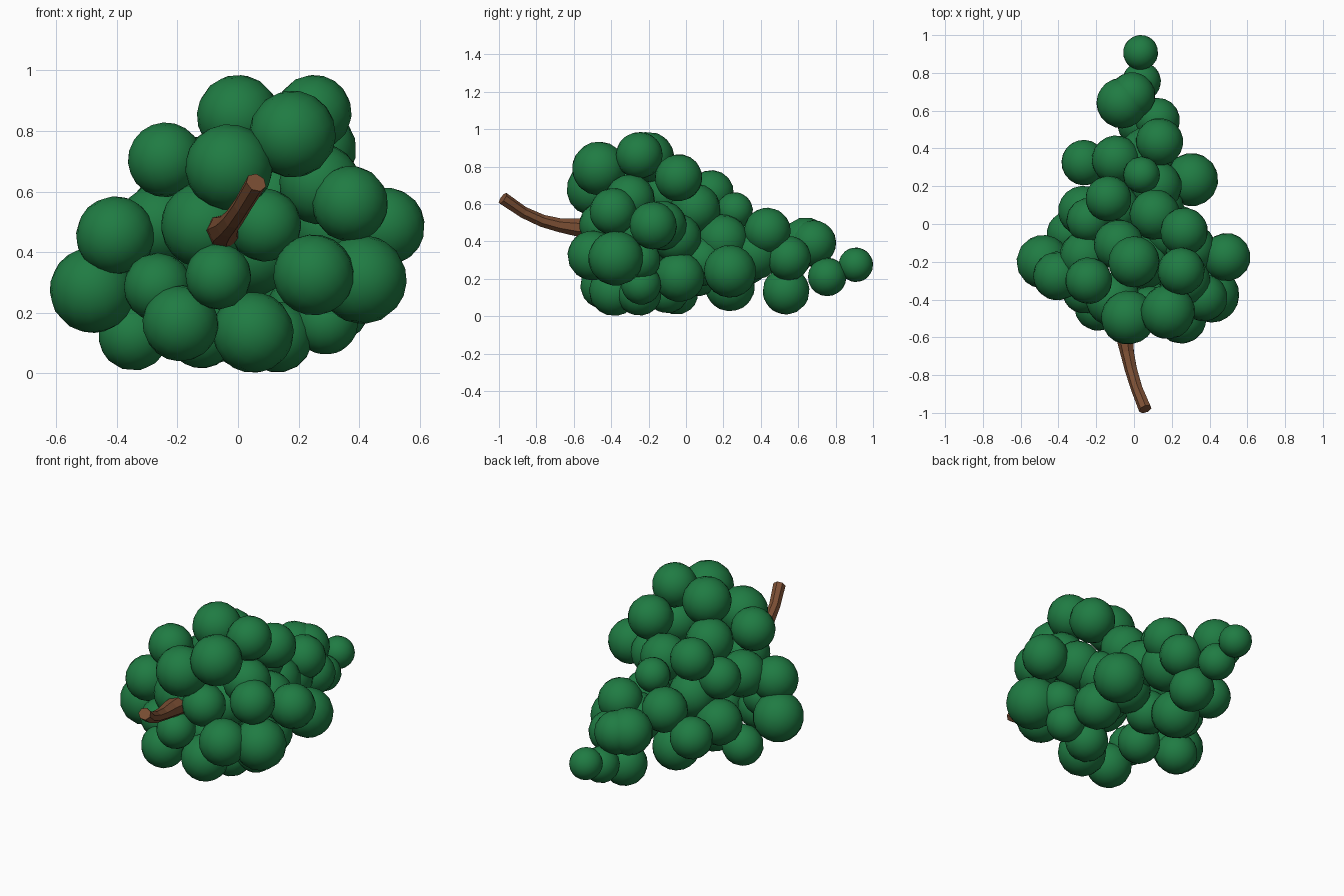
import bpy, bmesh, math, random
from mathutils import Vector, Matrix, Euler

random.seed(4)


def material(name, rgb):
    m = bpy.data.materials.new(name)
    m.diffuse_color = (*rgb, 1)
    return m


green = material("grape green", (0.014, 0.2, 0.056))
brown = material("stem brown", (0.2, 0.078, 0.034))


def grapes(name, rows):
    """One object of round berries; each row is x, y, z, radius."""
    bm = bmesh.new()
    for x, y, z, r in rows:
        turn = Euler([random.uniform(0, math.tau) for _ in range(3)]).to_matrix().to_4x4()
        bmesh.ops.create_uvsphere(bm, u_segments=16, v_segments=10, radius=r * 1.03,
                                  matrix=Matrix.Translation((x, y, z)) @ turn)
    for f in bm.faces:
        f.smooth = True
    me = bpy.data.meshes.new(name)
    bm.to_mesh(me)
    bm.free()
    me.materials.append(green)
    ob = bpy.data.objects.new(name, me)
    bpy.context.collection.objects.link(ob)


# Upper berries, near the stem
grapes("upper_grapes", [
    (0, -.2, .85, .132), (.25, -.25, .86, .122), (.18, -.465, .79, .14),
    (-.03, -.495, .68, .14), (-.24, -.30, .705, .12), (.265, -.04, .74, .123),
    (.27, -.3, .625, .13), (-.135, .135, .66, .118), (-.08, -.11, .66, .13),
    (.11, .05, .575, .13), (.04, .26, .565, .095),
])

# Middle ring of berries
grapes("middle_grapes", [
    (-.405, -.275, .455, .126), (-.48, -.2, .275, .138), (-.065, -.5, .32, .106),
    (.25, -.5, .325, .13), (.41, -.375, .31, .143), (.37, -.39, .56, .122),
    (.49, -.175, .485, .124), (.087, -.45, .49, .118), (-.11, -.4, .49, .14),
    (-.265, -.36, .285, .11), (-.24, .02, .53, .115), (-.26, -.17, .49, .13),
    (-.27, .07, .29, .128), (.3, -.13, .485, .13), (.05, -.2, .4, .14),
    (.32, -.25, .3, .11), (.2, -.05, .42, .13), (-.1, .08, .42, .13),
])

# Bottom berries
grapes("lower_grapes", [
    (-.345, -.05, .125, .113), (-.19, -.44, .165, .122), (.05, -.385, .135, .13),
    (.23, -.035, .21, .13), (.13, -.25, .12, .115), (.29, -.24, .17, .105),
    (-.12, -.1, .135, .115), (-.05, .06, .23, .12), (.13, .09, .295, .13),
    (-.1, .235, .16, .13),
])

# Back berries, narrowing to the tip of the bunch
grapes("tail_grapes", [
    (.305, .235, .24, .137), (-.265, .325, .29, .117), (-.095, .34, .42, .125),
    (.12, .2, .41, .13), (.07, .37, .34, .14), (.135, .435, .455, .122),
    (.125, .55, .31, .115), (.035, .535, .135, .122), (-.065, .64, .395, .13),
    (-.01, .68, .39, .12), (.04, .755, .21, .1), (.035, .908, .275, .09),
])

# Curved woody stem: seven-sided rings along a path of (x, y, z, radius)
path = [(-.05, -.36, .46, .07), (-.05, -.58, .475, .05), (-.035, -.68, .487, .038),
        (-.015, -.77, .51, .034), (.015, -.87, .555, .032), (.06, -.98, .63, .035)]
pts = [Vector(p[:3]) for p in path]
bm = bmesh.new()
rings = []
for i, p in enumerate(pts):
    d = (pts[min(i + 1, len(pts) - 1)] - pts[max(i - 1, 0)]).normalized()
    side = d.cross(Vector((0, 0, 1))).normalized()
    up = side.cross(d)
    rings.append([bm.verts.new(p + path[i][3] * (side * math.cos(k * math.tau / 7) + up * math.sin(k * math.tau / 7)))
                  for k in range(7)])
for a, b in zip(rings, rings[1:]):
    for k in range(7):
        bm.faces.new((a[k], a[(k + 1) % 7], b[(k + 1) % 7], b[k]))
bm.faces.new(rings[0])
bm.faces.new(rings[-1])
bmesh.ops.recalc_face_normals(bm, faces=bm.faces)
me = bpy.data.meshes.new("stem")
bm.to_mesh(me)
bm.free()
me.materials.append(brown)
bpy.context.collection.objects.link(bpy.data.objects.new("stem", me))
